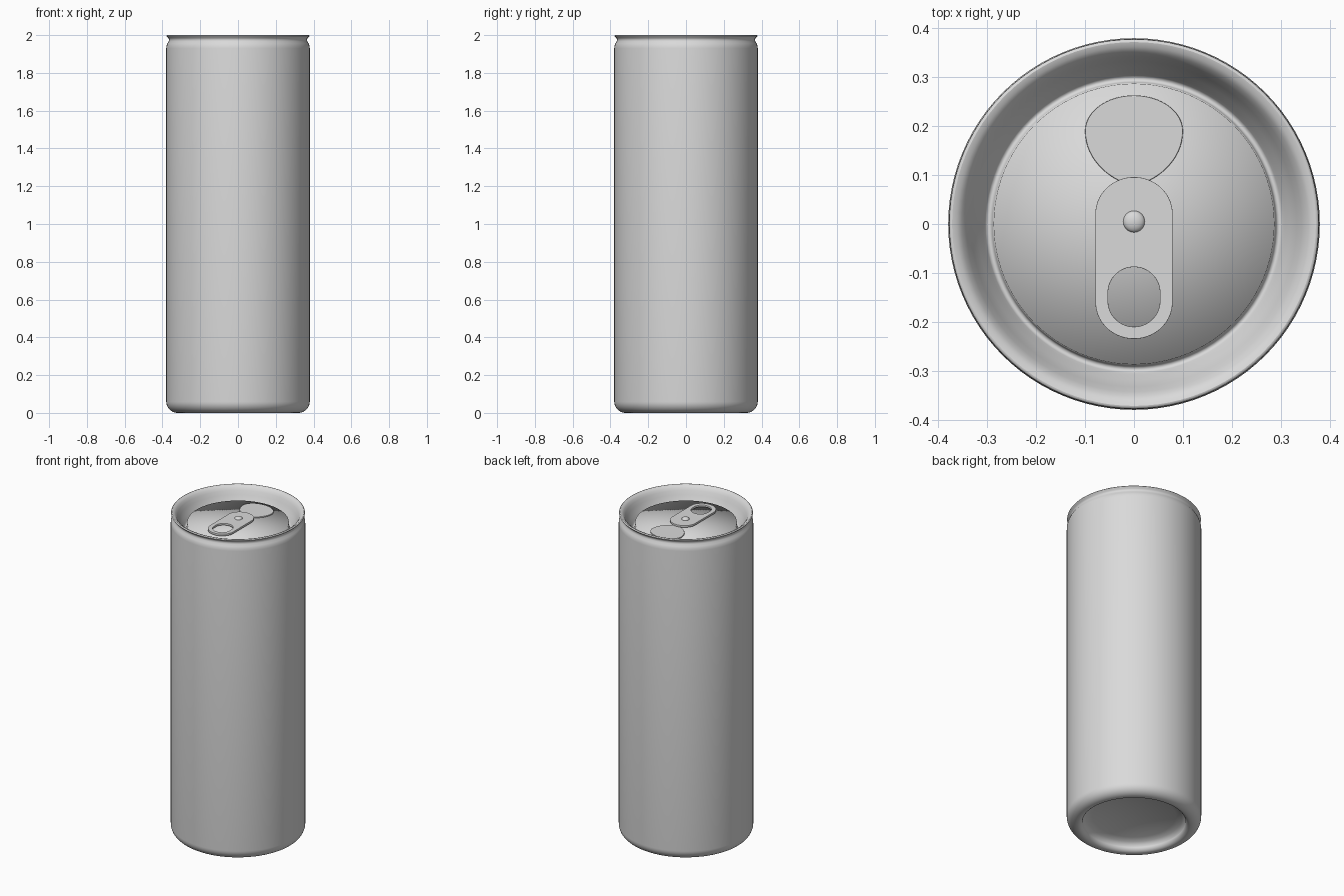
import bpy
import bmesh
from math import sin, cos, pi, radians, copysign

cube = bpy.data.objects.get("Cube")
if cube:
    bpy.data.objects.remove(cube, do_unlink=True)

SEGMENTS = 96
LID_Z = 1.935

# Single metal colour
metal = bpy.data.materials.new("light_grey_metal")
metal.use_nodes = True
GREY = (0.7, 0.7, 0.7, 1.0)
metal.diffuse_color = GREY
metal.node_tree.nodes["Principled BSDF"].inputs["Base Color"].default_value = GREY


def arc(cr, cz, rad, start, end, steps):
    """Points of a circular arc in the radius/height plane."""
    angles = [radians(start + (end - start) * i / steps) for i in range(steps + 1)]
    return [(cr + rad * cos(a), cz + rad * sin(a)) for a in angles]


def lathe(name, profile):
    """Revolve a profile about z; a zero radius becomes a fan centre."""
    bm = bmesh.new()
    rings = []
    for r, z in profile:
        if r == 0:
            rings.append([bm.verts.new((0, 0, z))] * SEGMENTS)
        else:
            rings.append([bm.verts.new((r * cos(2 * pi * i / SEGMENTS),
                                        r * sin(2 * pi * i / SEGMENTS), z))
                          for i in range(SEGMENTS)])
    for a, b in zip(rings, rings[1:]):
        for i in range(SEGMENTS):
            j = (i + 1) % SEGMENTS
            corners = list(dict.fromkeys((a[i], a[j], b[j], b[i])))
            bm.faces.new(corners).smooth = True
    mesh = bpy.data.meshes.new(name)
    bm.to_mesh(mesh)
    bm.free()
    mesh.materials.append(metal)
    obj = bpy.data.objects.new(name, mesh)
    bpy.context.collection.objects.link(obj)
    return obj


def plate(name, outlines, z, half_thickness, bevel):
    """Flat filled plate from closed outlines; inner outlines become holes."""
    curve = bpy.data.curves.new(name, "CURVE")
    curve.dimensions = "2D"
    curve.fill_mode = "BOTH"
    curve.extrude = half_thickness - bevel
    curve.bevel_depth = bevel
    curve.bevel_resolution = 1
    curve.offset = -bevel
    for points in outlines:
        spline = curve.splines.new("POLY")
        spline.points.add(len(points) - 1)
        for p, (x, y) in zip(spline.points, points):
            p.co = (x, y, 0, 1)
        spline.use_cyclic_u = True
    obj = bpy.data.objects.new(name, curve)
    bpy.context.collection.objects.link(obj)
    obj.location.z = z
    bpy.ops.object.select_all(action="DESELECT")
    obj.select_set(True)
    bpy.context.view_layer.objects.active = obj
    bpy.ops.object.convert(target="MESH")
    obj = bpy.context.object
    obj.data.materials.clear()
    obj.data.materials.append(metal)
    bpy.ops.object.shade_smooth_by_angle(angle=radians(30))
    return obj


def slot(half_width, low, high, end):
    """Rounded slot outline with elliptical ends."""
    points = []
    for i in range(48):
        t = 2 * pi * (i + 0.5) / 48
        base = high - end if sin(t) > 0 else low + end
        points.append((half_width * cos(t), base + end * sin(t)))
    return points


def egg():
    """Mouth outline: broad at the back, tapering towards the tab."""
    points = []
    for i in range(64):
        t = 2 * pi * i / 64
        c, s = cos(t), sin(t)
        taper = 1.0 if s > 0 else 1.25
        points.append((copysign(0.1 * abs(c) ** taper, c),
                       0.19 + s * (0.073 if s > 0 else 0.11)))
    return points


# Body: domed base, rolled foot, straight wall, shoulder and flared rim
dome = [(0.27 * i / 8, 0.09 - 0.04 * (i / 8) ** 2) for i in range(9)]
foot = arc(0.32, 0.03, 0.03, 180, 270, 8)
corner = arc(0.32, 0.06, 0.06, -90, 0, 10)[1:]
shoulder = [(0.38, 1.93), (0.3785, 1.943), (0.374, 1.956), (0.367, 1.967),
            (0.365, 1.976), (0.368, 1.984), (0.376, 1.991)]
rim = arc(0.372, 1.994, 0.006, 0, 90, 4)
lathe("can_body", dome + foot + corner + shoulder + rim)

# Lid: sloping collar, narrow groove and flat panel
collar = [(0.372, 2.0), (0.362, 1.997), (0.352, 1.988), (0.343, 1.973),
          (0.333, 1.95), (0.32, 1.922), (0.309, 1.905), (0.304, 1.895)]
groove = [(0.3, 1.89), (0.294, 1.89), (0.29, 1.896), (0.287, LID_Z)]
lathe("can_lid", collar + groove + [(0.0, LID_Z)])

# Mouth panel and pull tab with finger hole
plate("mouth_panel", [egg()], LID_Z + 0.003, 0.004, 0.002)
plate("pull_tab", [slot(0.079, -0.235, 0.096, 0.075),
                   slot(0.053, -0.21, -0.088, 0.052)], LID_Z + 0.015, 0.006, 0.001)

# Rivet holding the tab
head = [(0.022 * cos(radians(a)), 0.021 + 0.012 * sin(radians(a))) for a in range(0, 90, 15)]
rivet = lathe("tab_rivet", [(0.022, 0.0)] + head + [(0.0, 0.033)])
rivet.location = (0, 0.005, LID_Z)
